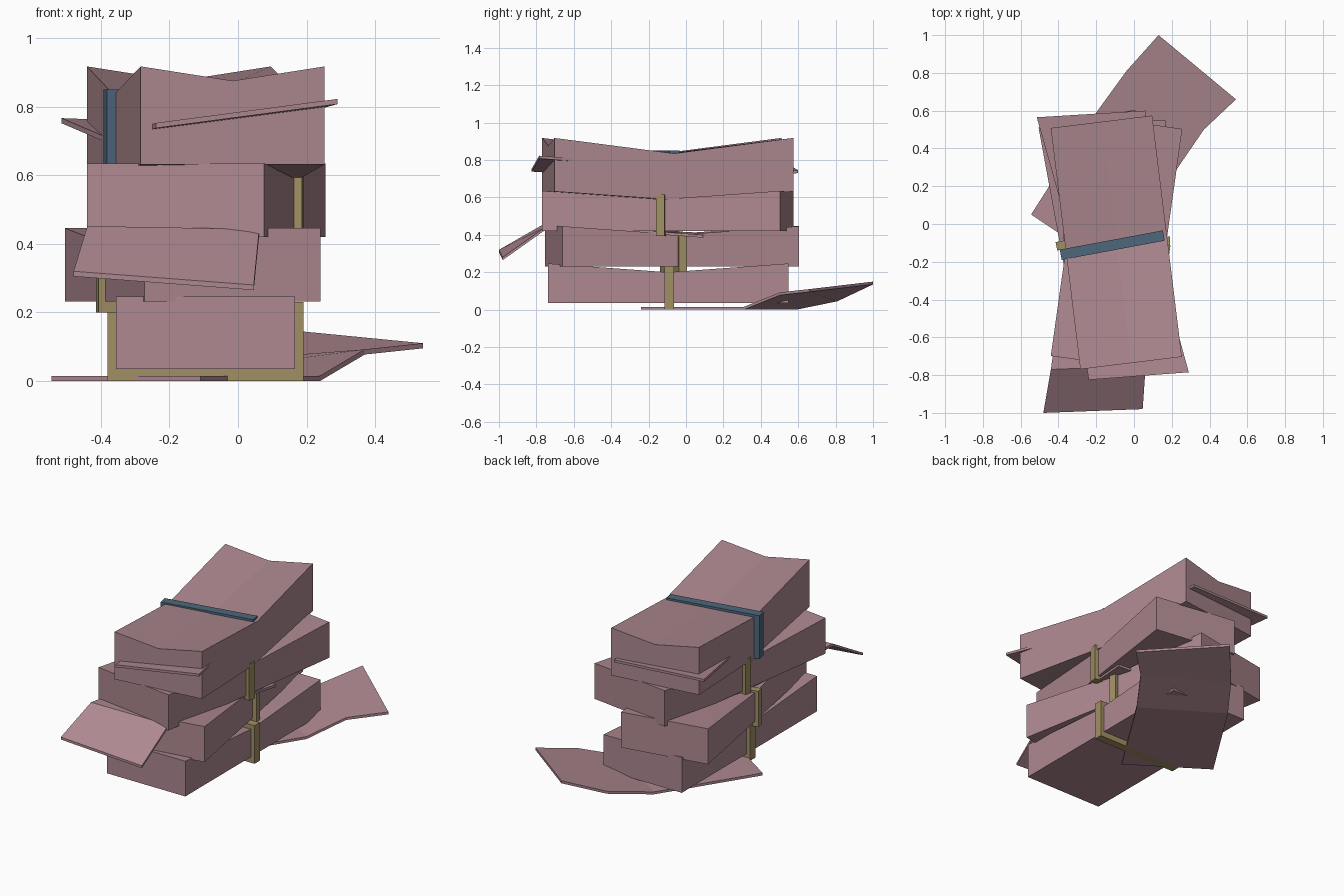
import bpy, bmesh, math
from mathutils import Vector, Matrix

if "Cube" in bpy.data.objects:
    bpy.data.objects.remove(bpy.data.objects["Cube"])


def mat(name, rgb):
    m = bpy.data.materials.new(name)
    m.diffuse_color = (*rgb, 1)
    m.use_nodes = True
    m.node_tree.nodes["Principled BSDF"].inputs["Base Color"].default_value = m.diffuse_color
    return m


PAPER = mat("dusty pink paper", (0.42, 0.25, 0.28))
TAN = mat("tan band", (0.36, 0.28, 0.13))
BLUE = mat("blue band", (0.075, 0.135, 0.20))


def slab(name, top, bottom, material):
    """Closed flat-faced solid between two equal grids of points."""
    bm = bmesh.new()
    rows, cols = len(top), len(top[0])
    t = [[bm.verts.new(p) for p in r] for r in top]
    b = [[bm.verts.new(p) for p in r] for r in bottom]
    for i in range(rows - 1):
        for j in range(cols - 1):
            bm.faces.new((t[i][j], t[i][j + 1], t[i + 1][j + 1], t[i + 1][j]))
            bm.faces.new((b[i][j], b[i + 1][j], b[i + 1][j + 1], b[i][j + 1]))
    for i in range(rows - 1):
        for j in (0, cols - 1):
            bm.faces.new((t[i][j], t[i + 1][j], b[i + 1][j], b[i][j]))
    for j in range(cols - 1):
        for i in (0, rows - 1):
            bm.faces.new((t[i][j], t[i][j + 1], b[i][j + 1], b[i][j]))
    bmesh.ops.recalc_face_normals(bm, faces=bm.faces)
    me = bpy.data.meshes.new(name)
    bm.to_mesh(me)
    bm.free()
    me.materials.append(material)
    ob = bpy.data.objects.new(name, me)
    bpy.context.collection.objects.link(ob)
    return ob


def bundle(name, center, angle, z0, z1, dip_top, dip_bottom=0, end_dip=0, w=0.522, l=1.287):
    """Paper block pinched at the middle, where its band sits."""
    rot = Matrix.Rotation(math.radians(angle), 2)

    def grid(z, dip, ends):
        out = []
        for v in (-1, 0, 1):
            row = []
            for u in (-1, 0, 1):
                p = rot @ Vector((u * w / 2, v * l / 2)) + Vector(center)
                drop = dip if v == 0 else (ends if u == 0 else 0)
                row.append((p.x, p.y, z - drop))
            out.append(row)
        return out
    return slab(name, grid(z1, dip_top, end_dip), grid(z0, dip_bottom, 0), PAPER)


def band(name, center, angle, length, width, z0, z1, material):
    rot = Matrix.Rotation(math.radians(angle), 2)
    pts = [[rot @ Vector((u * length / 2, v * width / 2)) + Vector(center)
            for u in (-1, 1)] for v in (-1, 1)]
    return slab(name, [[(p.x, p.y, z1) for p in r] for r in pts],
                [[(p.x, p.y, z0) for p in r] for r in pts], material)


def sheet(name, sections, thick=0.015):
    """Bent loose sheet through (left, right) point pairs."""
    top = [[(x, y, z + thick) for x, y, z in s] for s in sections]
    return slab(name, top, sections, PAPER)


# Stacked paper bundles
bundle("bundle_bottom", (-0.095, -0.095), 0, 0.035, 0.247, 0.047)
bundle("bundle_second", (-0.1325, -0.075), 10.4, 0.232, 0.446, 0.045)
bundle("bundle_third", (-0.0925, -0.0975), -8, 0.42, 0.635, 0.045)
bundle("bundle_top", (-0.094, -0.0975), 7, 0.632, 0.918, 0.083, 0.045, 0.042, w=0.541)

# Bands around the middles
band("band_bottom", (-0.095, -0.09), 0, 0.572, 0.05, 0.0, 0.23, TAN)
band("band_second", (-0.133, -0.067), 10.4, 0.565, 0.045, 0.2, 0.415, TAN)
band("band_third", (-0.0925, -0.0975), -8, 0.57, 0.045, 0.395, 0.617, TAN)
band("band_top", (-0.115, -0.112), 10.6, 0.555, 0.055, 0.588, 0.85, BLUE)

# Loose sheet lying on the ground, curling up at the back
sheet("loose_sheet_bottom", [
    [(-0.545, 0.05, 0), (-0.11, -0.24, 0)],
    [(-0.2, 0.59, 0), (0.24, 0.31, 0)],
    [(-0.04, 0.81, 0.045), (0.37, 0.5, 0.077)],
    [(0.13, 1.0, 0.135), (0.54, 0.66, 0.095)]])

# Loose sheet between second and third bundles, drooping over the front
sheet("loose_sheet_front", [
    [(-0.48, -1.0, 0.305), (0.046, -0.98, 0.265)],
    [(-0.44, -0.77, 0.437), (0.062, -0.75, 0.428)],
    [(-0.38, -0.33, 0.418), (0.13, -0.32, 0.415)],
    [(-0.31, 0.11, 0.395), (0.19, 0.09, 0.385)]])

# Loose sheet slipping out of the top bundle
sheet("loose_sheet_top", [
    [(-0.24, -0.825, 0.738), (0.29, -0.785, 0.808)],
    [(-0.3, -0.42, 0.715), (0.19, -0.42, 0.78)],
    [(-0.37, 0.05, 0.69), (0.12, 0.06, 0.70)],
    [(-0.515, 0.565, 0.752), (0.06, 0.6, 0.73)]])
